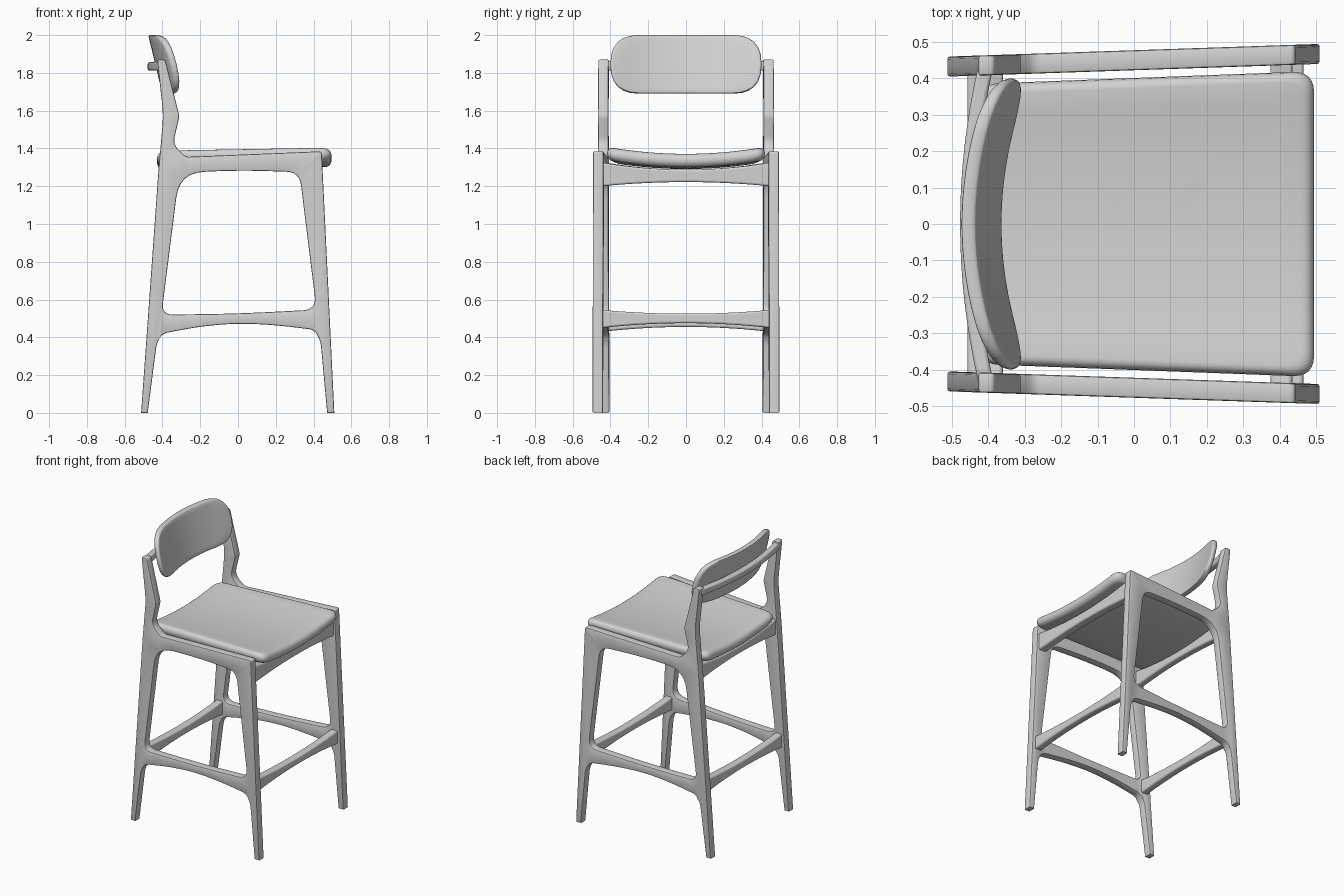
import bpy, bmesh, math
from mathutils import Vector

if "Cube" in bpy.data.objects:
    bpy.data.objects.remove(bpy.data.objects["Cube"])

grey = bpy.data.materials.new("light_grey")
grey.use_nodes = True
COLOUR = (0.65, 0.65, 0.65, 1)
grey.diffuse_color = COLOUR
grey.node_tree.nodes["Principled BSDF"].inputs["Base Color"].default_value = COLOUR


def finish(name, bm):
    """Turn the bmesh into a coloured object, smooth with sharp corners."""
    bmesh.ops.recalc_face_normals(bm, faces=bm.faces)
    mesh = bpy.data.meshes.new(name)
    bm.to_mesh(mesh)
    bm.free()
    mesh.materials.append(grey)
    obj = bpy.data.objects.new(name, mesh)
    bpy.context.collection.objects.link(obj)
    bpy.ops.object.select_all(action='DESELECT')
    obj.select_set(True)
    bpy.context.view_layer.objects.active = obj
    bpy.ops.object.shade_smooth_by_angle(angle=math.radians(35))
    return obj


def rounded(corners, steps=6):
    """Closed outline from (u, v, radius) corners."""
    out = []
    for i, (u, v, r) in enumerate(corners):
        p = Vector((u, v))
        if r == 0:
            out.append(p)
            continue
        a = p + (Vector(corners[i - 1][:2]) - p).normalized() * r
        b = p + (Vector(corners[(i + 1) % len(corners)][:2]) - p).normalized() * r
        for k in range(steps + 1):
            t = k / steps
            out.append(a * (1 - t) ** 2 + p * 2 * t * (1 - t) + b * t * t)
    return out


def inset(points, dist):
    """Move a counter-clockwise outline inwards (outwards if negative)."""
    out = []
    for i, p in enumerate(points):
        a = (p - points[i - 1]).normalized()
        b = (points[(i + 1) % len(points)] - p).normalized()
        normal = Vector((-a.y - b.y, a.x + b.x)).normalized()
        out.append(p + normal * dist / max(0.5, normal.dot(Vector((-a.y, a.x)))))
    return out


def resample(points, step):
    """Split long straight runs so the outline can bend."""
    out = []
    for i, p in enumerate(points):
        q = points[(i + 1) % len(points)]
        n = max(1, round((q - p).length / step))
        out += [p.lerp(q, k / n) for k in range(n)]
    return out


def loft(bm, rings):
    """Bridge closed rings of points; return the first and last ring."""
    rows = [[bm.verts.new(p) for p in ring] for ring in rings]
    n = len(rows[0])
    for a, b in zip(rows, rows[1:]):
        for i in range(n):
            j = (i + 1) % n
            bm.faces.new((a[i], a[j], b[j], b[i]))
    return rows[0], rows[-1]


def pad(name, outline, half, margin, place):
    """Round-edged curved panel; place(u, v, depth) sets its position."""
    inner = [0.04, 0.2, 0.35, 0.5, 0.65, 0.8]
    edge = [math.pi * (k / 8 - 0.5) for k in range(9)]
    levels = [(s, -half) for s in inner]
    levels += [(1 - margin + margin * math.cos(a), half * math.sin(a)) for a in edge]
    levels += [(s, half) for s in reversed(inner)]
    pts = resample(outline, 0.05)
    bm = bmesh.new()
    for end in loft(bm, [[place(p.x * s, p.y * s, d) for p in pts] for s, d in levels]):
        bm.faces.new(end)
    finish(name, bm)


def beam(name, reach, x, width, top, bottom):
    """Cross member; x, top and bottom are (centre, end) values."""
    bm = bmesh.new()
    rings = []
    for k in range(17):
        f = k / 8 - 1
        cx, hi, lo = (c + (e - c) * f * f for c, e in (x, top, bottom))
        w = width / 2
        rings.append([(cx + dx, f * reach, z) for dx, z in
                      ((-w, lo), (w, lo), (w, hi), (-w, hi))])
    for end in loft(bm, rings):
        bm.faces.new(end)
    bevel = finish(name, bm).modifiers.new("soft_edges", 'BEVEL')
    bevel.width = 0.01
    bevel.segments = 3
    bevel.limit_method = 'ANGLE'
    bevel.angle_limit = math.radians(40)


# Side frames: legs, seat rail, footrest rail and back post in one outline
frame_outer = rounded([
    (-0.513, 0, 0), (-0.478, 0, 0), (-0.43, 0.37, 0.03), (-0.40, 0.42, 0.03),
    (-0.20, 0.458, 0.1), (0.0, 0.475, 0.1), (0.2, 0.465, 0.1), (0.405, 0.44, 0.03),
    (0.437, 0.38, 0.03), (0.472, 0, 0), (0.51, 0, 0),
    (0.443, 1.385, 0.015), (-0.275, 1.355, 0.02), (-0.345, 1.42, 0.045),
    (-0.31, 1.57, 0.015), (-0.385, 1.87, 0.012), (-0.428, 1.87, 0.012),
    (-0.395, 1.575, 0.06), (-0.42, 1.3, 0.06)])
frame_hole = rounded([
    (-0.405, 0.52, 0.06), (0.0, 0.525, 0.2), (0.415, 0.547, 0.07),
    (0.325, 1.275, 0.07), (0.0, 1.285, 0.15), (-0.31, 1.27, 0.13)])

# (inset, depth) steps across the thickness give the softened edges
frame_section = [(0.007, -0.0275), (0.002, -0.0255), (0, -0.0205),
                 (0, 0.0205), (0.002, 0.0255), (0.007, 0.0275)]

for side, name in ((1, "left_side_frame"), (-1, "right_side_frame")):
    bm = bmesh.new()
    ends = []
    for outline, sign in ((frame_outer, 1), (frame_hole, -1)):
        # The frames spread apart towards the front
        ends.append(loft(bm, [
            [(p.x, side * (0.45 + 0.034 * p.x + d), p.y)
             for p in inset(outline, sign * e)] for e, d in frame_section]))
    for outer, hole in zip(*ends):
        rims = [bm.edges.get((ring[i - 1], ring[i]))
                for ring in (outer, hole) for i in range(len(ring))]
        bmesh.ops.triangle_fill(bm, edges=rims, use_beauty=True)
    finish(name, bm)

# Cross members between the side frames
beam("front_apron", 0.445, (0.405, 0.405), 0.06, (1.288, 1.325), (1.222, 1.2))
beam("back_apron", 0.42, (-0.385, -0.385), 0.05, (1.288, 1.325), (1.235, 1.21))
beam("front_stretcher", 0.445, (0.44, 0.44), 0.052, (0.525, 0.545), (0.475, 0.45))
beam("back_stretcher", 0.42, (-0.432, -0.432), 0.052, (0.51, 0.53), (0.455, 0.432))
beam("crest_rail", 0.435, (-0.457, -0.407), 0.042, (1.857, 1.862), (1.812, 1.812))

# Seat: dished across its width, a little higher at the front
seat_outline = rounded([(-0.46, -0.385, 0.06), (0.464, -0.42, 0.06),
                        (0.464, 0.42, 0.06), (-0.46, 0.385, 0.06)])
pad("seat", seat_outline, 0.035, 0.07, lambda u, v, d:
    (u + 0.031, v, 1.331 + 0.012 * u + 0.034 * (v / 0.4) ** 2 + d))

# Backrest: curved round the sitter and leaning back
back_outline = rounded([(-0.4, -0.155, 0.15), (0.4, -0.155, 0.15),
                        (0.4, 0.155, 0.15), (-0.4, 0.155, 0.15)])
pad("backrest", back_outline, 0.019, 0.04, lambda u, v, d:
    (-0.419 + 0.08 * (u / 0.4) ** 2 - 0.24 * v + d, u, 1.845 + v))
